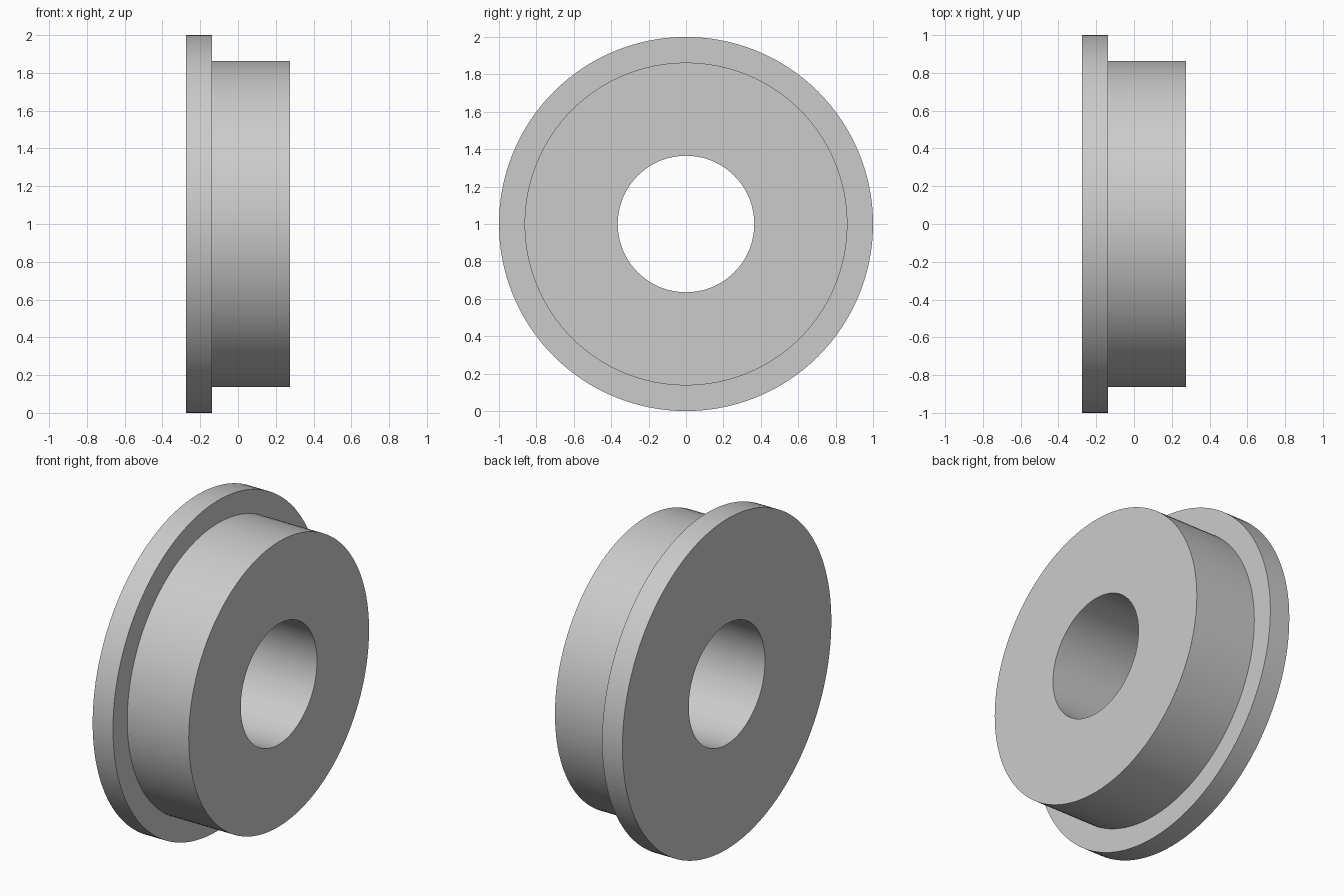
import bpy, bmesh, math
from mathutils import Vector, Matrix

cube = bpy.data.objects.get("Cube")
if cube:
    bpy.data.objects.remove(cube, do_unlink=True)

SEGMENTS = 128
BORE, SLEEVE, FLANGE = 0.365, 0.863, 1.0
BACK, STEP, FRONT = -0.274, -0.138, 0.274

# Plain grey metal
metal = bpy.data.materials.new("grey_metal")
metal.use_nodes = True
colour = (0.6, 0.6, 0.6, 1)
metal.diffuse_color = colour
metal.node_tree.nodes["Principled BSDF"].inputs["Base Color"].default_value = colour

# Half section of the flanged bushing: (position along the axle, radius)
section = [(BACK, BORE), (BACK, FLANGE), (STEP, FLANGE),
           (STEP, SLEEVE), (FRONT, SLEEVE), (FRONT, BORE)]

# Revolve the closed section around the x axis
bm = bmesh.new()
verts = [bm.verts.new((x, 0, r)) for x, r in section]
edges = [bm.edges.new((a, b)) for a, b in zip(verts, verts[1:] + verts[:1])]
bmesh.ops.spin(bm, geom=verts + edges, cent=(0, 0, 0), axis=(1, 0, 0),
               angle=math.tau, steps=SEGMENTS, use_merge=True)
bmesh.ops.remove_doubles(bm, verts=bm.verts, dist=0.0001)
bmesh.ops.recalc_face_normals(bm, faces=bm.faces)
bmesh.ops.transform(bm, matrix=Matrix.Translation(Vector((0, 0, FLANGE))), verts=bm.verts)

mesh = bpy.data.meshes.new("flanged_bushing")
bm.to_mesh(mesh)
bm.free()
mesh.materials.append(metal)
bushing = bpy.data.objects.new("flanged_bushing", mesh)
bpy.context.collection.objects.link(bushing)

# Smooth round walls, crisp rims
bpy.ops.object.select_all(action="DESELECT")
bushing.select_set(True)
bpy.context.view_layer.objects.active = bushing
bpy.ops.object.shade_smooth_by_angle(angle=math.radians(30))
